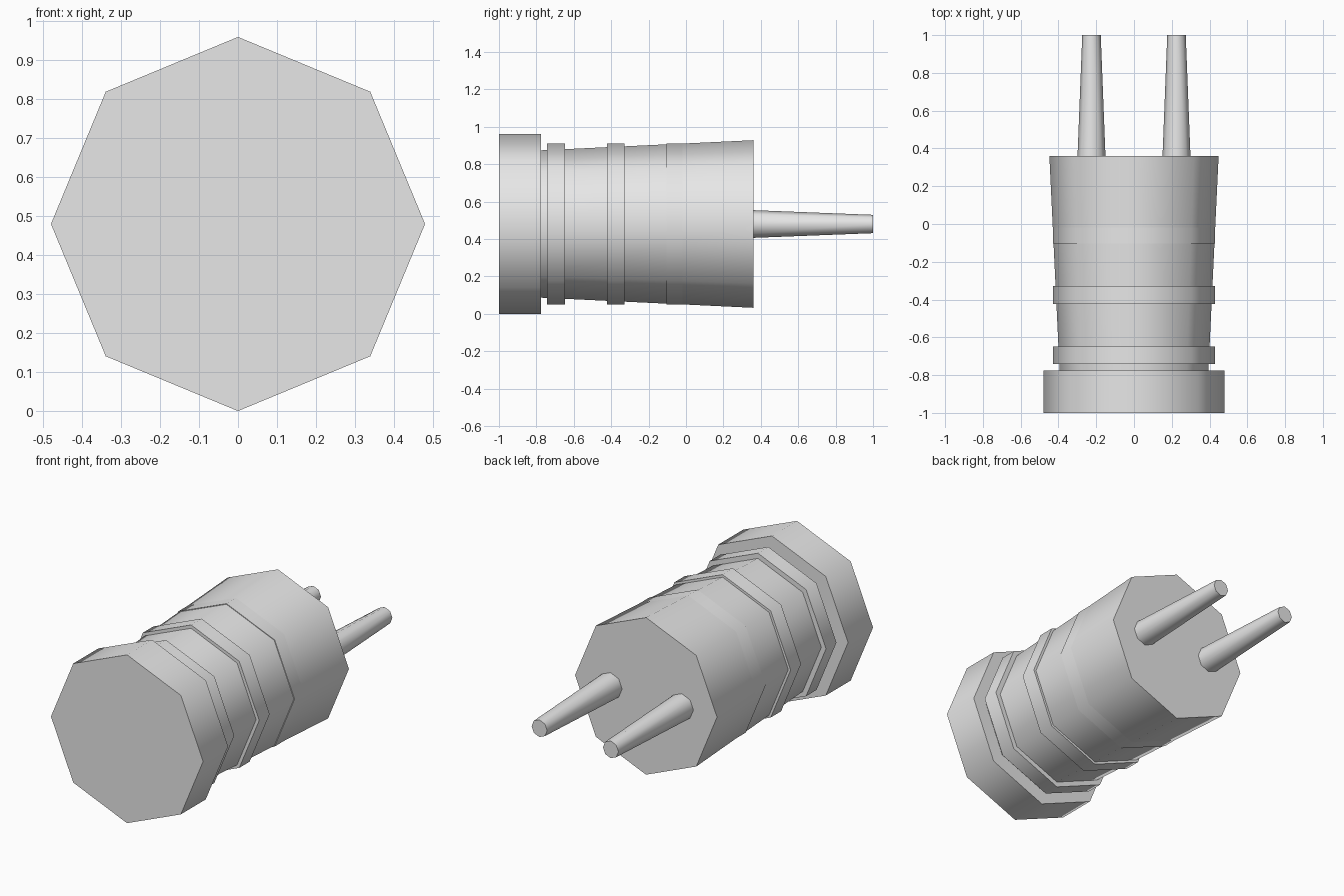
import bpy, math

if "Cube" in bpy.data.objects:
    bpy.data.objects.remove(bpy.data.objects["Cube"])

AXIS_Z = 0.48  # height of the plug's centre line

grey = bpy.data.materials.new("light_grey")
grey.diffuse_color = (0.8, 0.8, 0.8, 1)
grey.use_nodes = True
grey.node_tree.nodes["Principled BSDF"].inputs["Base Color"].default_value = grey.diffuse_color


def frustum(name, y0, y1, r0, r1, x=0.0):
    """Eight-sided closed frustum running along +y from y0 to y1."""
    bpy.ops.mesh.primitive_cone_add(
        vertices=8, radius1=r0, radius2=r1, depth=y1 - y0,
        location=(x, (y0 + y1) / 2, AXIS_Z), rotation=(-math.pi / 2, 0, 0))
    ob = bpy.context.object
    ob.name = name
    ob.data.materials.append(grey)
    bpy.ops.object.transform_apply(location=False, rotation=True, scale=True)
    bpy.ops.object.shade_smooth_by_angle(angle=math.radians(55))
    return ob


# Wide end cap and flared body
frustum("end_cap", -1.0, -0.775, 0.48, 0.48)
frustum("body", -0.775, 0.36, 0.394, 0.448)

# Grip rings; the last one barely stands proud of the body
for i, y in enumerate((-0.742, -0.423, -0.104)):
    frustum(f"grip_ring_{i + 1}", y, y + 0.094, 0.43, 0.43)

# Two tapered contact pins
for side, x in (("left", -0.225), ("right", 0.225)):
    frustum(f"pin_{side}", 0.36, 1.0, 0.074, 0.049, x)
